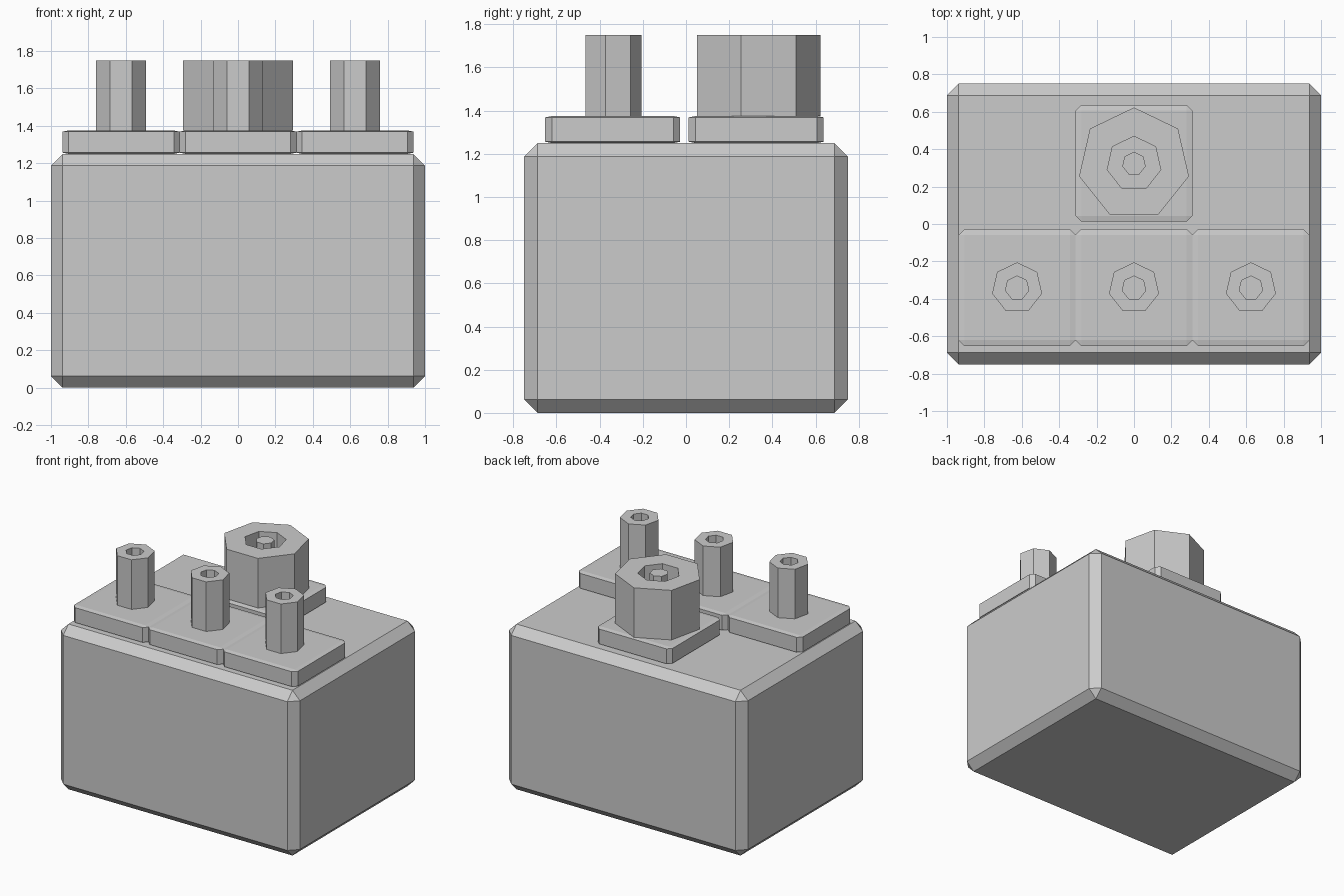
import bpy
import bmesh
from math import sin, cos, tau

default_cube = bpy.data.objects.get("Cube")
if default_cube:
    bpy.data.objects.remove(default_cube, do_unlink=True)

GREY = (0.6, 0.6, 0.6, 1)
grey = bpy.data.materials.new("plain grey")
grey.use_nodes = True
grey.diffuse_color = GREY
grey.node_tree.nodes["Principled BSDF"].inputs["Base Color"].default_value = GREY

BODY_TOP, PLATE_TOP, TUBE_TOP = 1.25, 1.375, 1.75


def finish(bm, name, location):
    bmesh.ops.recalc_face_normals(bm, faces=bm.faces)
    mesh = bpy.data.meshes.new(name)
    bm.to_mesh(mesh)
    bm.free()
    mesh.materials.append(grey)
    obj = bpy.data.objects.new(name, mesh)
    obj.location = location
    bpy.context.collection.objects.link(obj)
    return obj


def chamfered_box(name, size, chamfer, location, squash=1):
    """Box standing on its base; squash flattens it after chamfering."""
    bm = bmesh.new()
    bmesh.ops.create_cube(bm, size=1)
    bmesh.ops.scale(bm, vec=size, verts=bm.verts)
    bmesh.ops.bevel(bm, geom=bm.edges[:], offset=chamfer, segments=1,
                    affect='EDGES', clamp_overlap=True)
    bmesh.ops.translate(bm, vec=(0, 0, size[2] / 2), verts=bm.verts)
    bmesh.ops.scale(bm, vec=(1, 1, squash), verts=bm.verts)
    return finish(bm, name, location)


def ring(bm, radius, z, sides=7):
    """Loop of vertices with one corner pointing to the back."""
    return [bm.verts.new((radius * sin(tau * i / sides),
                          radius * cos(tau * i / sides), z))
            for i in range(sides)]


def bridge(bm, a, b):
    for i in range(len(a)):
        j = (i + 1) % len(a)
        bm.faces.new((a[i], a[j], b[j], b[i]))


def tube(name, outer, inner, x, y):
    """Seven-sided open tube standing on a plate."""
    height = TUBE_TOP - PLATE_TOP
    bm = bmesh.new()
    loops = [ring(bm, outer, 0), ring(bm, outer, height),
             ring(bm, inner, height), ring(bm, inner, 0)]
    for a, b in zip(loops, loops[1:] + loops[:1]):
        bridge(bm, a, b)
    return finish(bm, name, (x, y, PLATE_TOP))


def post(name, radius, x, y):
    """Seven-sided solid pin."""
    bm = bmesh.new()
    low, high = ring(bm, radius, 0), ring(bm, radius, TUBE_TOP - PLATE_TOP)
    bridge(bm, low, high)
    bm.faces.new(low)
    bm.faces.new(high)
    return finish(bm, name, (x, y, PLATE_TOP))


def plate(name, x, y):
    side = 0.625
    return chamfered_box(name, (side, side, side), 0.031, (x, y, BODY_TOP),
                         squash=(PLATE_TOP - BODY_TOP) / side)


# Main block
chamfered_box("body", (2, 1.5, BODY_TOP), 0.0625, (0, 0, 0))

# Front row of plates with narrow tubes
for label, x in (("right", -0.625), ("middle", 0), ("left", 0.625)):
    plate(f"front_plate_{label}", x, -0.34)
    tube(f"small_tube_{label}", 0.137, 0.064, x, -0.342)

# Rear plate with a wide tube around a central pin
plate("rear_plate", 0, 0.325)
tube("large_tube", 0.301, 0.147, 0, 0.322)
post("centre_pin", 0.064, 0, 0.322)
